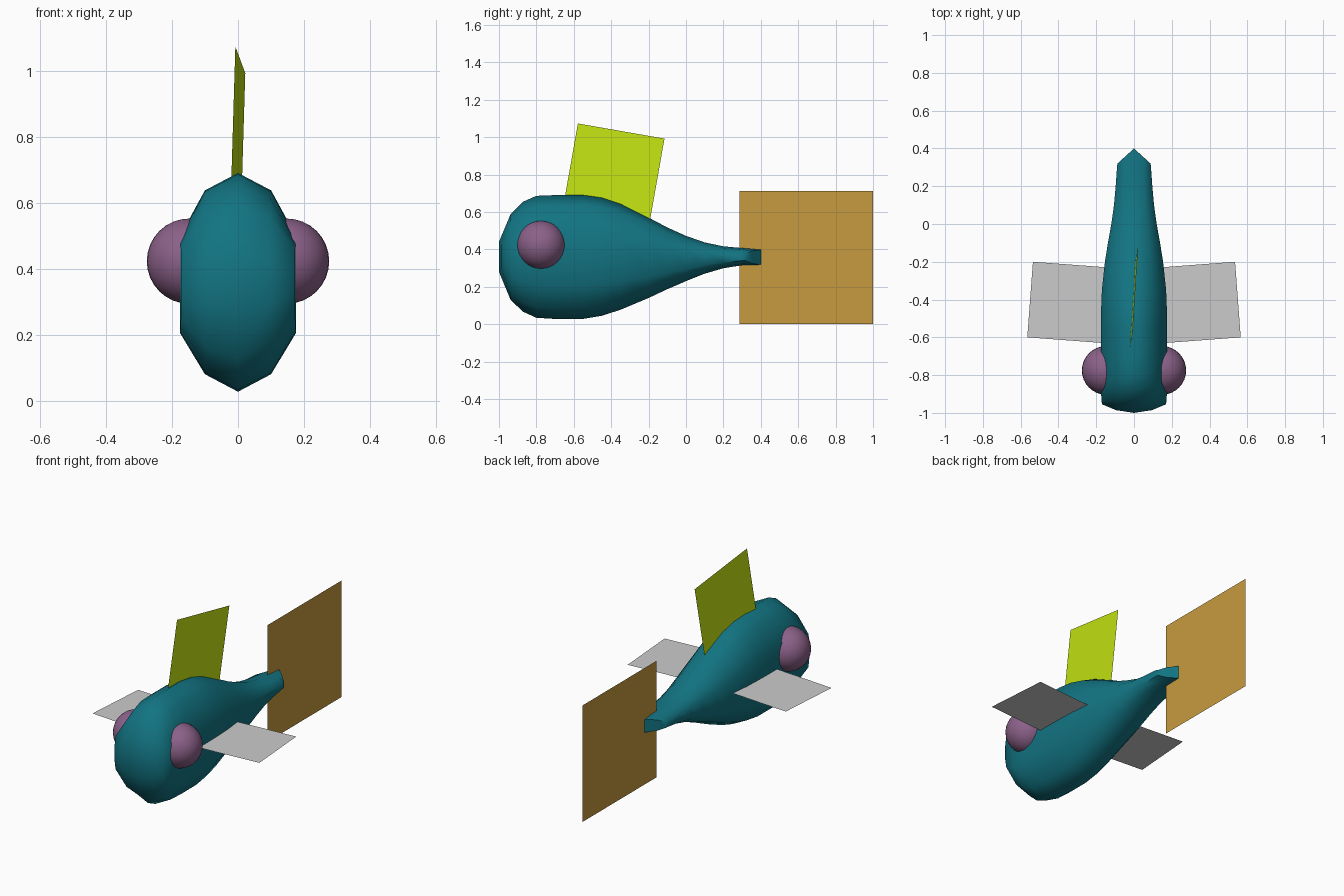
import bpy
import bmesh

if "Cube" in bpy.data.objects:
    bpy.data.objects.remove(bpy.data.objects["Cube"])


def paint(obj, rgb):
    mat = bpy.data.materials.new(obj.name + "_colour")
    mat.diffuse_color = (*rgb, 1)
    mat.use_nodes = True
    mat.node_tree.nodes["Principled BSDF"].inputs["Base Color"].default_value = mat.diffuse_color
    obj.data.materials.append(mat)


def make_mesh(name, verts, faces):
    mesh = bpy.data.meshes.new(name)
    mesh.from_pydata(verts, [], faces)
    bm = bmesh.new()
    bm.from_mesh(mesh)
    bmesh.ops.recalc_face_normals(bm, faces=bm.faces)
    bm.to_mesh(mesh)
    bm.free()
    obj = bpy.data.objects.new(name, mesh)
    bpy.context.collection.objects.link(obj)
    return obj


def smooth(obj, angle):
    bpy.ops.object.select_all(action='DESELECT')
    obj.select_set(True)
    bpy.context.view_layer.objects.active = obj
    bpy.ops.object.shade_smooth_by_angle(angle=angle)


# Body cross-section: fraction of half width, fraction of height
half = [(0, 1), (0.57, 0.92), (1, 0.71), (1, 0.27), (0.57, 0.08), (0, 0)]
section = half + [(-x, z) for x, z in half[-2:0:-1]]
N = len(section)

# Body stations: y, half width, bottom z, top z, y shift at the sides
stations = [
    (-1.0, 0.168, 0.28, 0.44, 0.045),
    (-0.937, 0.173, 0.128, 0.59, 0.0),
    (-0.87, 0.174, 0.066, 0.655, 0),
    (-0.8, 0.175, 0.034, 0.686, 0),
    (-0.7, 0.176, 0.028, 0.69, 0),
    (-0.55, 0.176, 0.028, 0.69, 0),
    (-0.45, 0.174, 0.045, 0.676, 0),
    (-0.35, 0.170, 0.077, 0.643, 0),
    (-0.2, 0.154, 0.14, 0.57, 0),
    (-0.1, 0.138, 0.187, 0.517, 0),
    (0.0, 0.12, 0.23, 0.472, 0),
    (0.1, 0.106, 0.27, 0.437, 0),
    (0.2, 0.097, 0.299, 0.416, 0),
    (0.3, 0.09, 0.315, 0.407, 0),
    (0.4, 0.088, 0.318, 0.398, -0.08),
]
verts = [(fx * w, y + shift * abs(fx) ** (2 if shift > 0 else 1), lo + fz * (hi - lo))
         for y, w, lo, hi, shift in stations for fx, fz in section]
faces = [(r * N + i, r * N + (i + 1) % N, (r + 1) * N + (i + 1) % N, (r + 1) * N + i)
         for r in range(len(stations) - 1) for i in range(N)]
# Nose and tail ends closed with vertical strips
for b in (0, (len(stations) - 1) * N):
    for strip in ((0, 1, 4, 5), (1, 2, 3, 4), (0, 5, 6, 9), (9, 6, 7, 8)):
        faces.append([b + i for i in strip])
body = make_mesh("body", verts, faces)
paint(body, (0.006, 0.175, 0.225))
smooth(body, 1.05)

# Eyes
for side, name in ((1, "right_eye"), (-1, "left_eye")):
    bpy.ops.mesh.primitive_uv_sphere_add(segments=32, ring_count=16, radius=0.129,
                                         location=(side * 0.147, -0.775, 0.423))
    eye = bpy.context.object
    eye.name = name
    paint(eye, (0.26, 0.12, 0.25))
    smooth(eye, 0.52)

# Side fins, flat and swept slightly
for side, name in ((1, "right_fin"), (-1, "left_fin")):
    corners = [(0.135, -0.23), (0.535, -0.2), (0.565, -0.6), (0.165, -0.63)]
    make_mesh(name, [(side * x, y, 0.36) for x, y in corners], [(0, 1, 2, 3)])

# Back fin, tilted
back_fin = make_mesh("back_fin", [(-0.008, -0.578, 1.073), (0.022, -0.115, 0.992),
                                  (0.008, -0.197, 0.53), (-0.022, -0.66, 0.61)], [(0, 1, 2, 3)])
paint(back_fin, (0.57, 0.8, 0.006))

# Tail fin, upright square
tail = make_mesh("tail_fin", [(0, 0.287, 0), (0, 1, 0), (0, 1, 0.713), (0, 0.287, 0.713)],
                 [(0, 1, 2, 3)])
paint(tail, (0.57, 0.33, 0.05))
